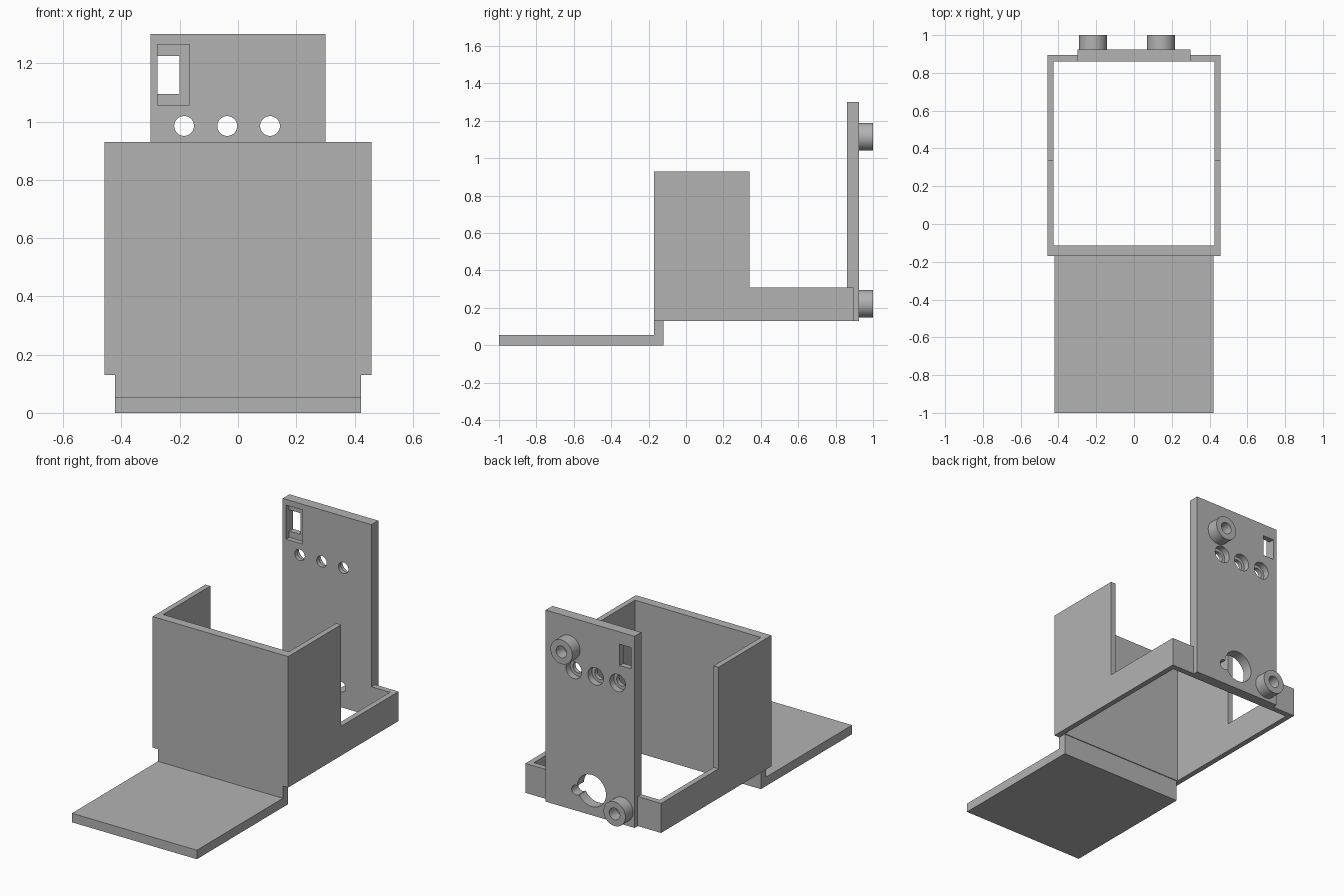
import bpy, bmesh, math
from mathutils import Matrix, Vector

if "Cube" in bpy.data.objects:
    bpy.data.objects.remove(bpy.data.objects["Cube"])

grey = bpy.data.materials.new("plain_grey")
grey.diffuse_color = (0.45, 0.45, 0.45, 1)
grey.use_nodes = True
grey.node_tree.nodes["Principled BSDF"].inputs["Base Color"].default_value = grey.diffuse_color


def finish(name, bm, helper=False):
    bmesh.ops.recalc_face_normals(bm, faces=bm.faces)
    me = bpy.data.meshes.new(name)
    bm.to_mesh(me)
    bm.free()
    me.materials.append(grey)
    ob = bpy.data.objects.new(name, me)
    bpy.context.collection.objects.link(ob)
    ob.hide_render = helper
    return ob


def prism(name, pts, axis, a, b, helper=False):
    """Extrude a 2D outline along x (points are y,z) or along y (points are x,z)."""
    bm = bmesh.new()
    place = (lambda p: (a, p[0], p[1])) if axis == "x" else (lambda p: (p[0], a, p[1]))
    face = bm.faces.new([bm.verts.new(place(p)) for p in pts])
    new = bmesh.ops.extrude_face_region(bm, geom=[face])["geom"]
    move = Vector((b - a, 0, 0)) if axis == "x" else Vector((0, b - a, 0))
    bmesh.ops.translate(bm, vec=move, verts=[v for v in new if isinstance(v, bmesh.types.BMVert)])
    return finish(name, bm, helper)


def box(name, x0, x1, y0, y1, z0, z1, helper=False):
    return prism(name, [(x0, z0), (x1, z0), (x1, z1), (x0, z1)], "y", y0, y1, helper)


def rod(name, x, z, r, y0, y1, helper=False):
    bm = bmesh.new()
    bmesh.ops.create_cone(bm, cap_ends=True, segments=40, radius1=r, radius2=r, depth=y1 - y0,
                          matrix=Matrix.Translation((x, (y0 + y1) / 2, z)) @ Matrix.Rotation(math.pi / 2, 4, "X"))
    return finish(name, bm, helper)


def cut(ob, cutters):
    bpy.context.view_layer.objects.active = ob
    for c in cutters:
        m = ob.modifiers.new("cut", "BOOLEAN")
        m.operation, m.solver, m.object = "DIFFERENCE", "EXACT", c
        bpy.ops.object.modifier_apply(modifier=m.name)
        bpy.data.objects.remove(c)


def smooth(ob):
    bpy.ops.object.select_all(action="DESELECT")
    ob.select_set(True)
    bpy.context.view_layer.objects.active = ob
    bpy.ops.object.shade_smooth_by_angle(angle=math.radians(30))


# Tray with upright lip, extruded across the width
prism("tray", [(-1, 0), (-0.12, 0), (-0.12, 0.13), (-0.17, 0.13), (-0.17, 0.055), (-1, 0.055)],
      "x", -0.422, 0.422)

# Box frame: front wall, stepped side walls and low back corners
W, T = 0.458, 0.425
box("front_wall", -T, T, -0.17, -0.115, 0.13, 0.93)
side = [(-0.17, 0.13), (0.895, 0.13), (0.895, 0.31), (0.34, 0.31), (0.34, 0.93), (-0.17, 0.93)]
for s, label in ((-1, "left"), (1, "right")):
    prism(label + "_side_wall", side, "x", s * T, s * W)
    box(label + "_back_corner", min(s * 0.3, s * T), max(s * 0.3, s * T), 0.86, 0.895, 0.13, 0.31)

# Tall mounting plate with window, counterbored holes and lobed opening
plate = box("mounting_plate", -0.3, 0.3, 0.86, 0.925, 0.13, 1.3)
cutters = [box("window_recess", -0.277, -0.167, 0.8, 0.89, 1.057, 1.265, True),
           box("window", -0.277, -0.2, 0.8, 1, 1.095, 1.225, True),
           rod("round_opening", -0.01, 0.28, 0.097, 0.8, 1, True),
           rod("opening_lobe", 0.095, 0.255, 0.03, 0.8, 1, True)]
for x in (-0.185, -0.037, 0.11):
    cutters += [rod("hole", x, 0.985, 0.034, 0.8, 1, True),
                rod("counterbore", x, 0.985, 0.053, 0.885, 1, True)]
cut(plate, cutters)
smooth(plate)

# Bored mounting bosses on the back of the plate
for name, x, z in (("upper_boss", 0.142, 1.115), ("lower_boss", -0.217, 0.222)):
    boss = rod(name, x, z, 0.074, 0.925, 1)
    cut(boss, [rod("bore", x, z, 0.036, 0.93, 1.1, True)])
    smooth(boss)
